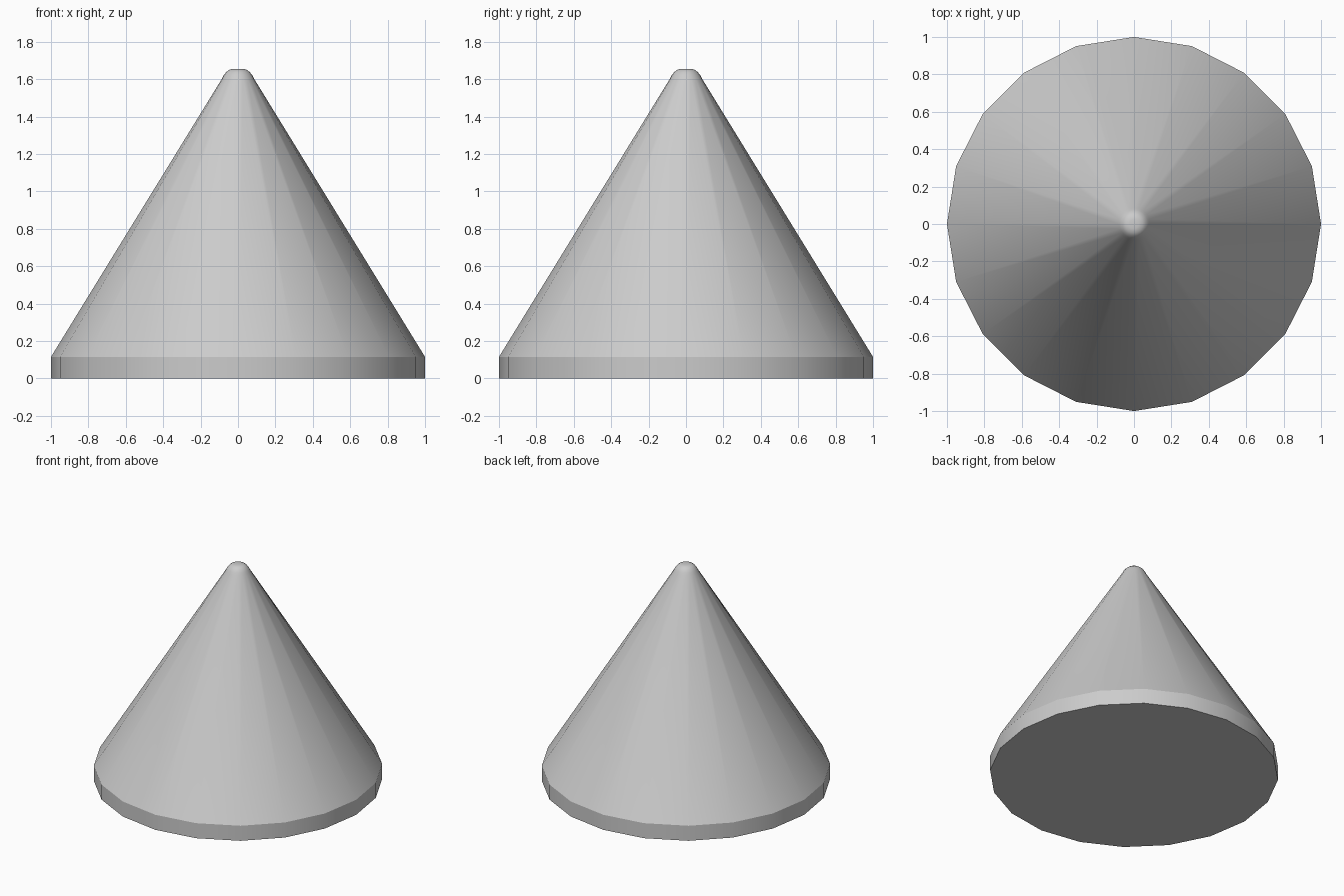
import bpy, bmesh, math

if "Cube" in bpy.data.objects:
    bpy.data.objects.remove(bpy.data.objects["Cube"])

SIDES = 20

# Radius/height profile: base edge, upright rim, slope, rounded tip
profile = [(1.0, 0.0), (1.0, 0.115), (0.086, 1.602), (0.077, 1.62),
           (0.063, 1.638), (0.047, 1.65), (0.025, 1.655)]

bm = bmesh.new()
rings = []
for r, z in profile:
    rings.append([bm.verts.new((r * math.cos(2 * math.pi * i / SIDES),
                                r * math.sin(2 * math.pi * i / SIDES), z))
                  for i in range(SIDES)])

# Side faces between neighbouring rings
for low, high in zip(rings, rings[1:]):
    for i in range(SIDES):
        j = (i + 1) % SIDES
        bm.faces.new((low[i], low[j], high[j], high[i]))

# Flat underside and small flat top
bm.faces.new(rings[0][::-1])
bm.faces.new(rings[-1])

mesh = bpy.data.meshes.new("rounded_cone")
bm.to_mesh(mesh)
bm.free()
cone = bpy.data.objects.new("rounded_cone", mesh)
bpy.context.collection.objects.link(cone)

# Smooth slope and tip, sharp rim edges
bpy.context.view_layer.objects.active = cone
cone.select_set(True)
bpy.ops.object.shade_smooth_by_angle(angle=math.radians(30))
